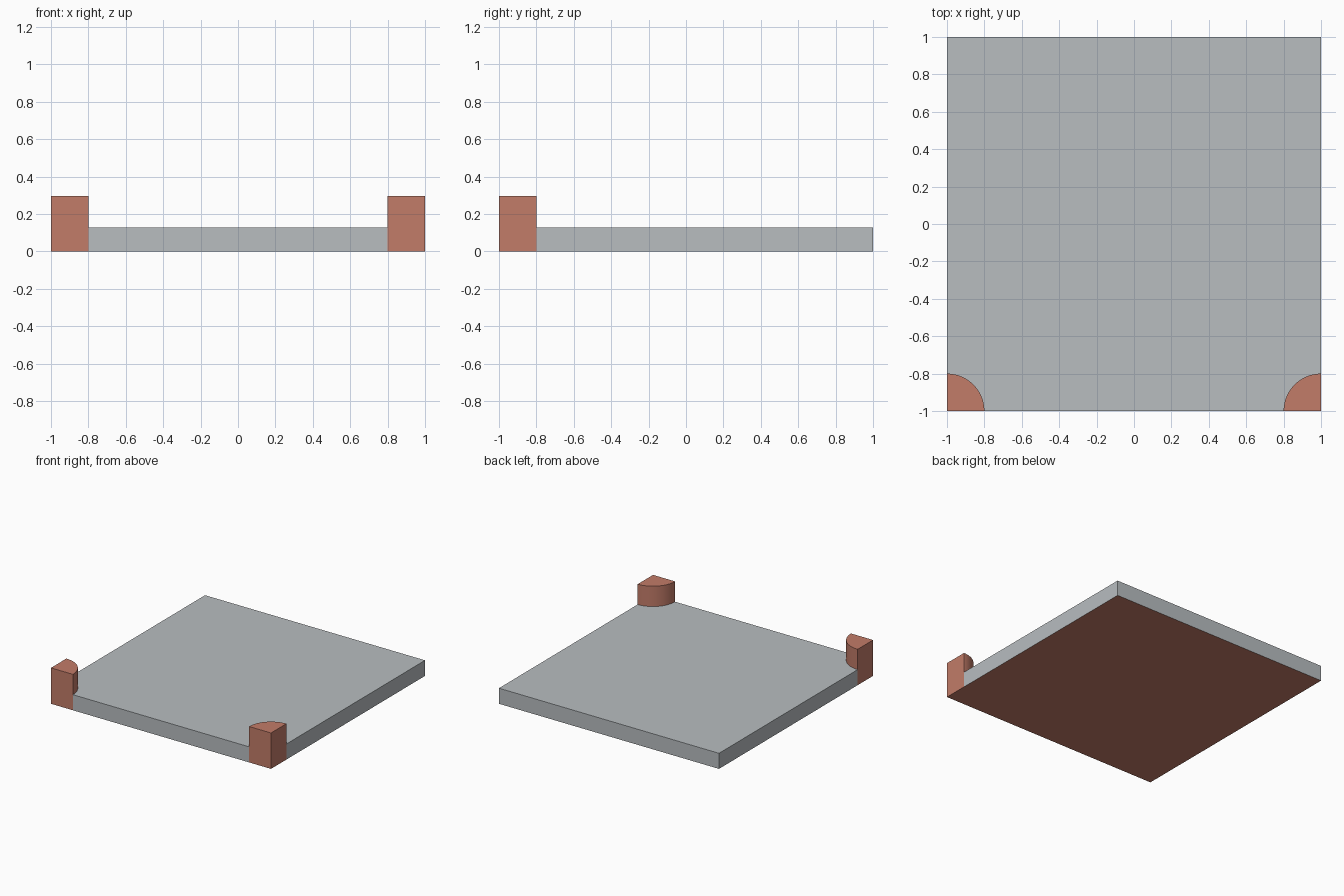
import bpy, bmesh
from math import sin, cos, pi

if "Cube" in bpy.data.objects:
    bpy.data.objects.remove(bpy.data.objects["Cube"])

HALF, RADIUS, SEGS = 1.0, 0.2, 24
SLAB_TOP, POST_TOP = 0.128, 0.295

clay = bpy.data.materials.new("terracotta")
clay.diffuse_color = (0.54, 0.20, 0.14, 1)
clay.use_nodes = True
clay.node_tree.nodes["Principled BSDF"].inputs["Base Color"].default_value = clay.diffuse_color
grey = bpy.data.materials.new("plain_grey")
grey.diffuse_color = (0.48, 0.51, 0.53, 1)
grey.use_nodes = True
grey.node_tree.nodes["Principled BSDF"].inputs["Base Color"].default_value = grey.diffuse_color


def corner_arc(side):
    """Quarter arc around a front corner, from the front edge to the side edge."""
    return [(side * (HALF - RADIUS * cos(a)), -HALF + RADIUS * sin(a))
            for a in (i * pi / 2 / SEGS for i in range(SEGS + 1))]


def extrude_outline(name, outline, height, materials):
    bm = bmesh.new()
    base = bm.faces.new([bm.verts.new((x, y, 0)) for x, y in outline])
    ret = bmesh.ops.extrude_face_region(bm, geom=[base], use_keep_orig=True)
    top = [v for v in ret["geom"] if isinstance(v, bmesh.types.BMVert)]
    bmesh.ops.translate(bm, verts=top, vec=(0, 0, height))
    bmesh.ops.recalc_face_normals(bm, faces=bm.faces)
    # the last material covers the underside
    for f in bm.faces:
        if f.normal.z < -0.5:
            f.material_index = len(materials) - 1
    mesh = bpy.data.meshes.new(name)
    bm.to_mesh(mesh)
    bm.free()
    for m in materials:
        mesh.materials.append(m)
    obj = bpy.data.objects.new(name, mesh)
    bpy.context.collection.objects.link(obj)
    bpy.context.view_layer.objects.active = obj
    obj.select_set(True)
    bpy.ops.object.shade_smooth_by_angle()
    obj.select_set(False)
    return obj


# Slab with rounded notches at the front corners and a coloured underside
slab_outline = (corner_arc(1) + [(HALF, HALF), (-HALF, HALF)]
                + corner_arc(-1)[::-1])
extrude_outline("slab", slab_outline, SLAB_TOP, [grey, clay])

# Quarter-round posts filling the notches
for name, side in (("left_post", -1), ("right_post", 1)):
    extrude_outline(name, corner_arc(side) + [(side * HALF, -HALF)], POST_TOP, [clay])
